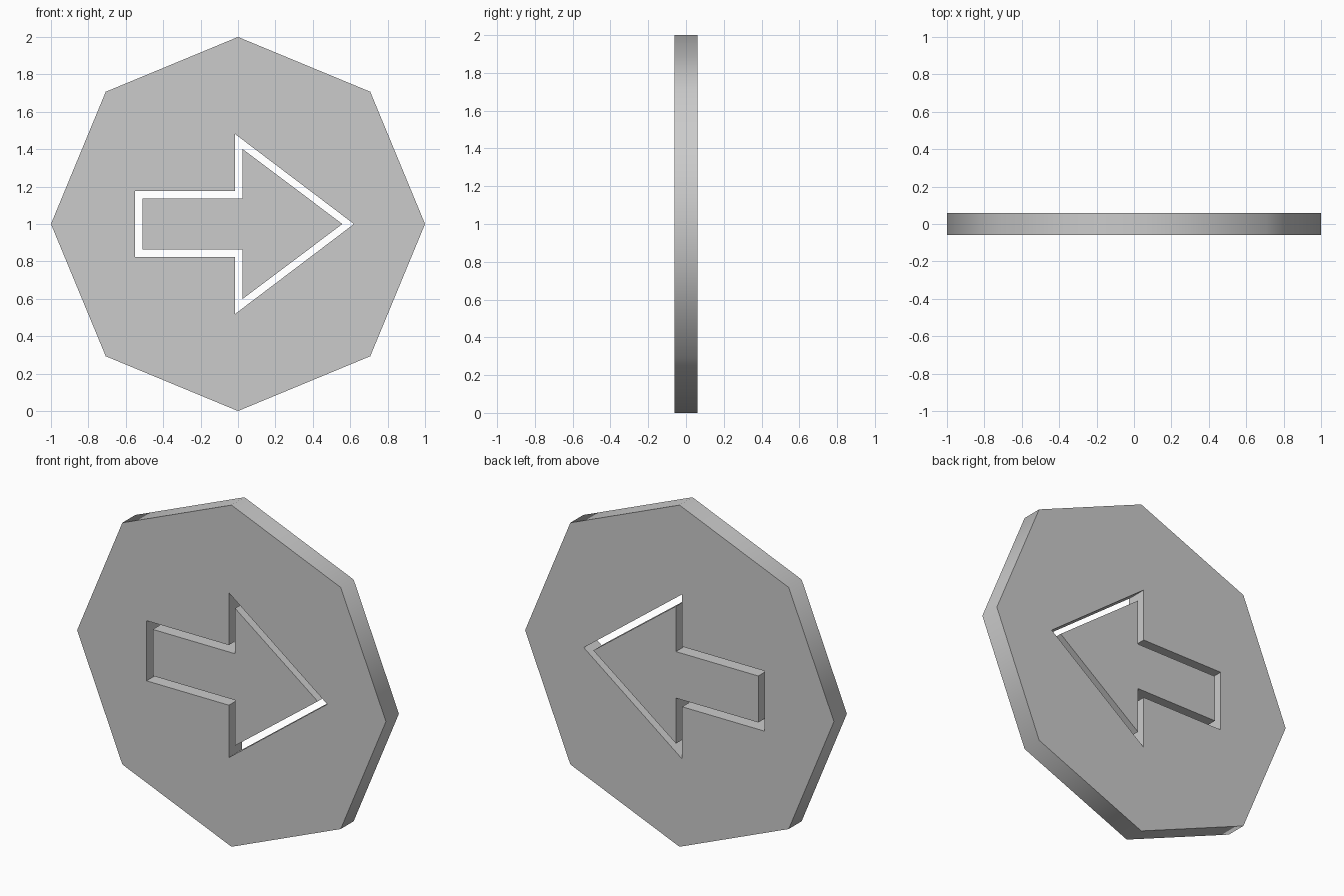
import bpy, bmesh, math

if "Cube" in bpy.data.objects:
    bpy.data.objects.remove(bpy.data.objects["Cube"])

HALF = 0.06  # half thickness along y


def arrow(tail, half_shaft, notch, half_head, tip):
    """Right-pointing arrow outline, mirrored about z = 1."""
    upper = [(tail, half_shaft), (notch, half_shaft), (notch, half_head)]
    lower = [(x, -z) for x, z in reversed(upper)]
    return [(x, 1 + z) for x, z in upper + [(tip, 0)] + lower]


def slab(name, *outlines):
    """Fill the outlines (later ones are holes) and extrude along y."""
    bm = bmesh.new()
    edges = []
    for pts in outlines:
        vs = [bm.verts.new((x, -HALF, z)) for x, z in pts]
        edges += [bm.edges.new((vs[i - 1], vs[i])) for i in range(len(vs))]
    bmesh.ops.triangle_fill(bm, edges=edges, use_beauty=True, normal=(0, -1, 0))
    ext = bmesh.ops.extrude_face_region(bm, geom=bm.faces[:], use_keep_orig=True)
    moved = [g for g in ext["geom"] if isinstance(g, bmesh.types.BMVert)]
    bmesh.ops.translate(bm, verts=moved, vec=(0, 2 * HALF, 0))
    bmesh.ops.recalc_face_normals(bm, faces=bm.faces[:])
    mesh = bpy.data.meshes.new(name)
    bm.to_mesh(mesh)
    bm.free()
    obj = bpy.data.objects.new(name, mesh)
    bpy.context.collection.objects.link(obj)
    bpy.ops.object.select_all(action='DESELECT')
    obj.select_set(True)
    bpy.context.view_layer.objects.active = obj
    bpy.ops.object.shade_smooth_by_angle(angle=math.radians(46))
    return obj


# Octagonal plate with an arrow-shaped opening
octagon = [(math.cos(i * math.pi / 4), 1 + math.sin(i * math.pi / 4)) for i in range(8)]
slab("octagon_plate", octagon, arrow(-0.55, 0.176, -0.017, 0.482, 0.62))

# Slightly smaller arrow sitting flush in the opening
slab("arrow_inlay", arrow(-0.51, 0.136, 0.023, 0.402, 0.558))
